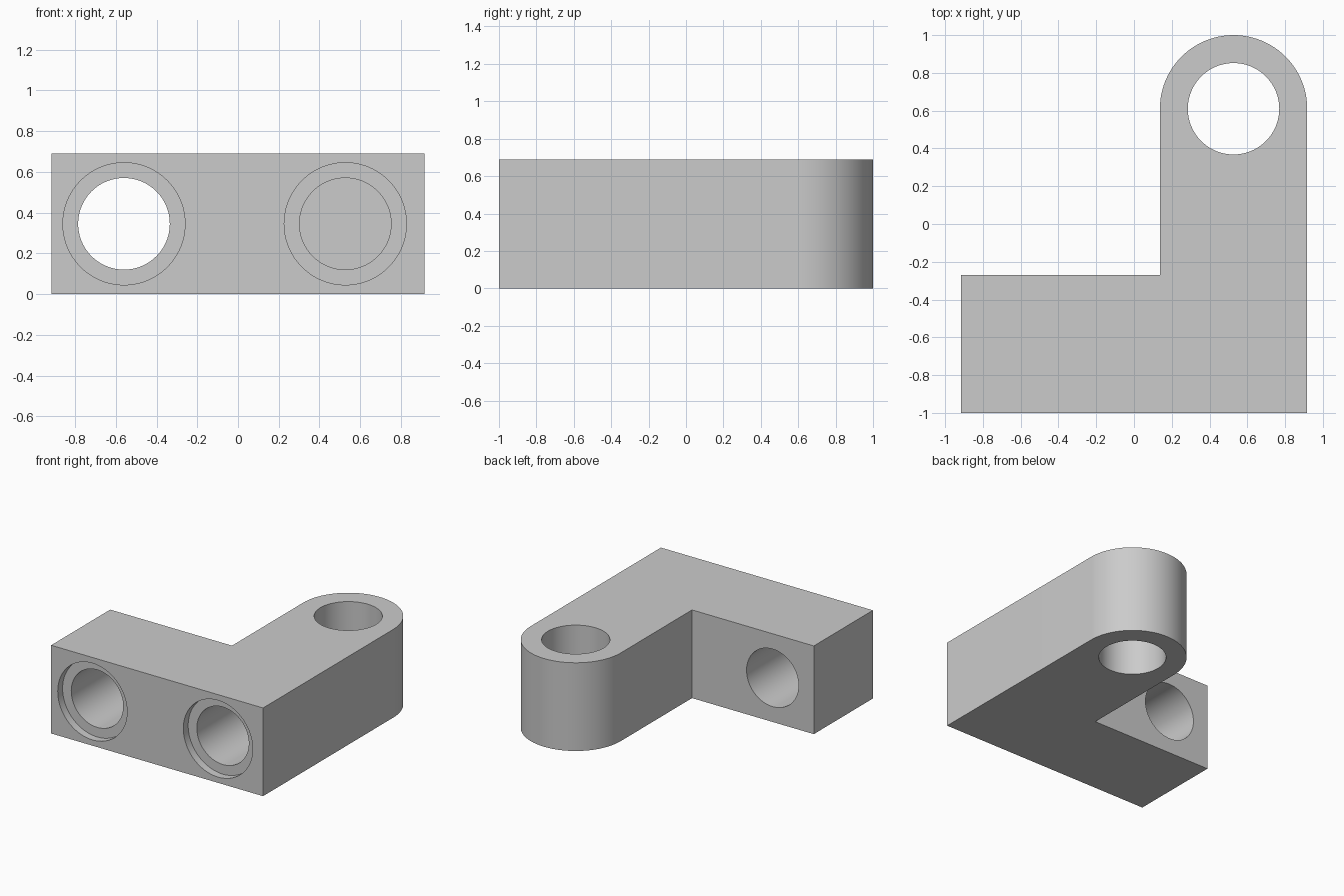
import bpy, bmesh, math

if "Cube" in bpy.data.objects:
    bpy.data.objects.remove(bpy.data.objects["Cube"], do_unlink=True)

HEIGHT, MID_Z = 0.69, 0.345
HALF_W, STEP_Y = 0.917, -0.27
ARM_X, ARM_R = 0.527, 0.39
ARM_Y = 1 - ARM_R

grey = bpy.data.materials.new("plain grey")
grey.use_nodes = True
grey.diffuse_color = (0.6, 0.6, 0.6, 1)
grey.node_tree.nodes["Principled BSDF"].inputs["Base Color"].default_value = (0.6, 0.6, 0.6, 1)


def add_object(name, bm):
    bmesh.ops.recalc_face_normals(bm, faces=bm.faces)
    mesh = bpy.data.meshes.new(name)
    bm.to_mesh(mesh)
    bm.free()
    mesh.materials.append(grey)
    obj = bpy.data.objects.new(name, mesh)
    bpy.context.collection.objects.link(obj)
    return obj


# L-shaped body with a rounded arm end
outline = [(-HALF_W, -1), (HALF_W, -1)]
steps = 48
for i in range(steps + 1):
    a = math.pi * i / steps
    outline.append((ARM_X + ARM_R * math.cos(a), ARM_Y + ARM_R * math.sin(a)))
outline += [(ARM_X - ARM_R, STEP_Y), (-HALF_W, STEP_Y)]

bm = bmesh.new()
base = bm.faces.new([bm.verts.new((x, y, 0)) for x, y in outline])
top = bmesh.ops.extrude_face_region(bm, geom=[base])["geom"]
bmesh.ops.translate(bm, vec=(0, 0, HEIGHT),
                    verts=[g for g in top if isinstance(g, bmesh.types.BMVert)])
body = add_object("bracket_body", bm)
bpy.ops.object.select_all(action='DESELECT')
bpy.context.view_layer.objects.active = body
body.select_set(True)


def drill(radius, depth, location, along_y=False):
    """Cut a round hole of the given length centred on location."""
    bm = bmesh.new()
    bmesh.ops.create_cone(bm, cap_ends=True, segments=96,
                          radius1=radius, radius2=radius, depth=depth)
    cutter = add_object("hole_cutter", bm)
    cutter.hide_render = True
    cutter.location = location
    if along_y:
        cutter.rotation_euler.x = math.pi / 2
    mod = body.modifiers.new("hole", 'BOOLEAN')
    mod.operation = 'DIFFERENCE'
    mod.solver = 'EXACT'
    mod.object = cutter
    bpy.context.view_layer.update()
    bpy.ops.object.modifier_apply(modifier=mod.name)
    bpy.data.objects.remove(cutter, do_unlink=True)


def front_bore(x, end_y):
    """Stepped bore: shallow wide recess, then a narrower hole."""
    start = -1.1
    for radius, end in ((0.3, -0.94), (0.225, end_y)):
        drill(radius, end - start, (x, (start + end) / 2, MID_Z), True)


# Vertical arm hole, open side bore and blind bore
drill(0.242, 2, (ARM_X, ARM_Y, MID_Z))
front_bore(-0.56, 0)
front_bore(ARM_X, STEP_Y)

bpy.ops.object.shade_smooth_by_angle(angle=math.radians(30))
